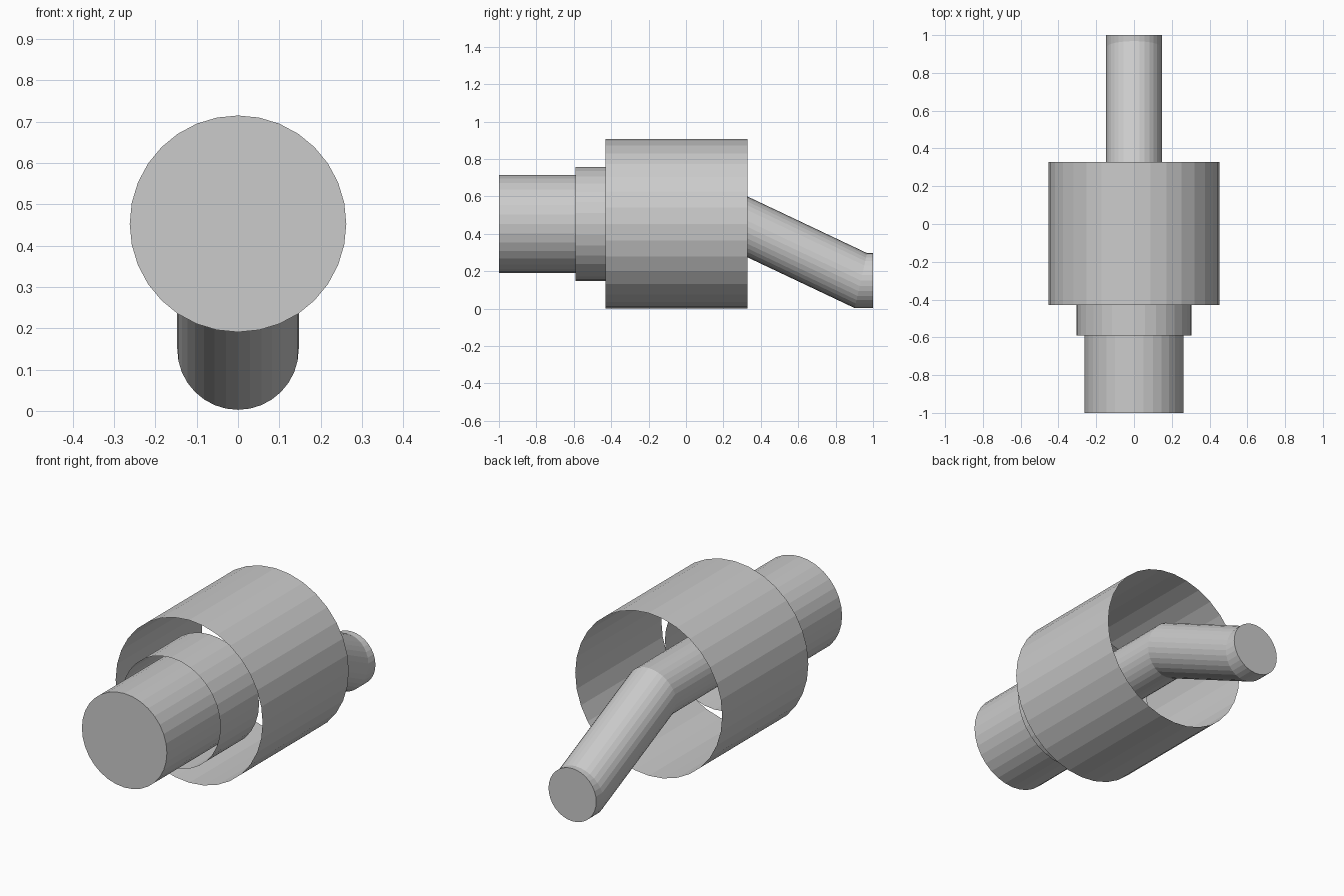
import bpy, bmesh, math

if "Cube" in bpy.data.objects:
    bpy.data.objects.remove(bpy.data.objects["Cube"])

SIDES = 32
AXIS_Z = 0.453


def sweep(name, radius, path, cap_start=True, cap_end=True):
    """Sweep a circle along y. Path points: (y, z, shear), shear tilts the ring for a mitre."""
    bm = bmesh.new()
    rings = []
    for y, z, shear in path:
        ring = []
        for i in range(SIDES):
            a = 2 * math.pi * i / SIDES
            h = radius * math.cos(a)
            ring.append(bm.verts.new((radius * math.sin(a), y + h * shear, z + h)))
        rings.append(ring)
    for r0, r1 in zip(rings, rings[1:]):
        for i in range(SIDES):
            j = (i + 1) % SIDES
            bm.faces.new((r0[i], r0[j], r1[j], r1[i]))
    if cap_start:
        bm.faces.new(rings[0])
    if cap_end:
        bm.faces.new(rings[-1])
    bmesh.ops.recalc_face_normals(bm, faces=bm.faces)
    mesh = bpy.data.meshes.new(name)
    bm.to_mesh(mesh)
    bm.free()
    obj = bpy.data.objects.new(name, mesh)
    bpy.context.collection.objects.link(obj)
    return obj


# Solid front plug
sweep("front_plug", 0.262, [(-1.0, AXIS_Z, 0), (-0.40, AXIS_Z, 0)])

# Open collar around the plug, reaching into the sleeve
sweep("collar", 0.305, [(-0.59, AXIS_Z, 0), (-0.25, AXIS_Z, 0)], False, False)

# Large open sleeve
sweep("outer_sleeve", 0.453, [(-0.43, AXIS_Z, 0), (0.328, AXIS_Z, 0)], False, False)

# Bent rear pipe with mitred joints
bend_y, low_y, low_z = 0.295, 0.935, 0.15
mitre = math.tan(math.atan2(AXIS_Z - low_z, low_y - bend_y) / 2)
sweep("bent_pipe", 0.147, [(-0.40, AXIS_Z, 0), (bend_y, AXIS_Z, mitre),
                           (low_y, low_z, mitre), (1.0, low_z, 0)])
